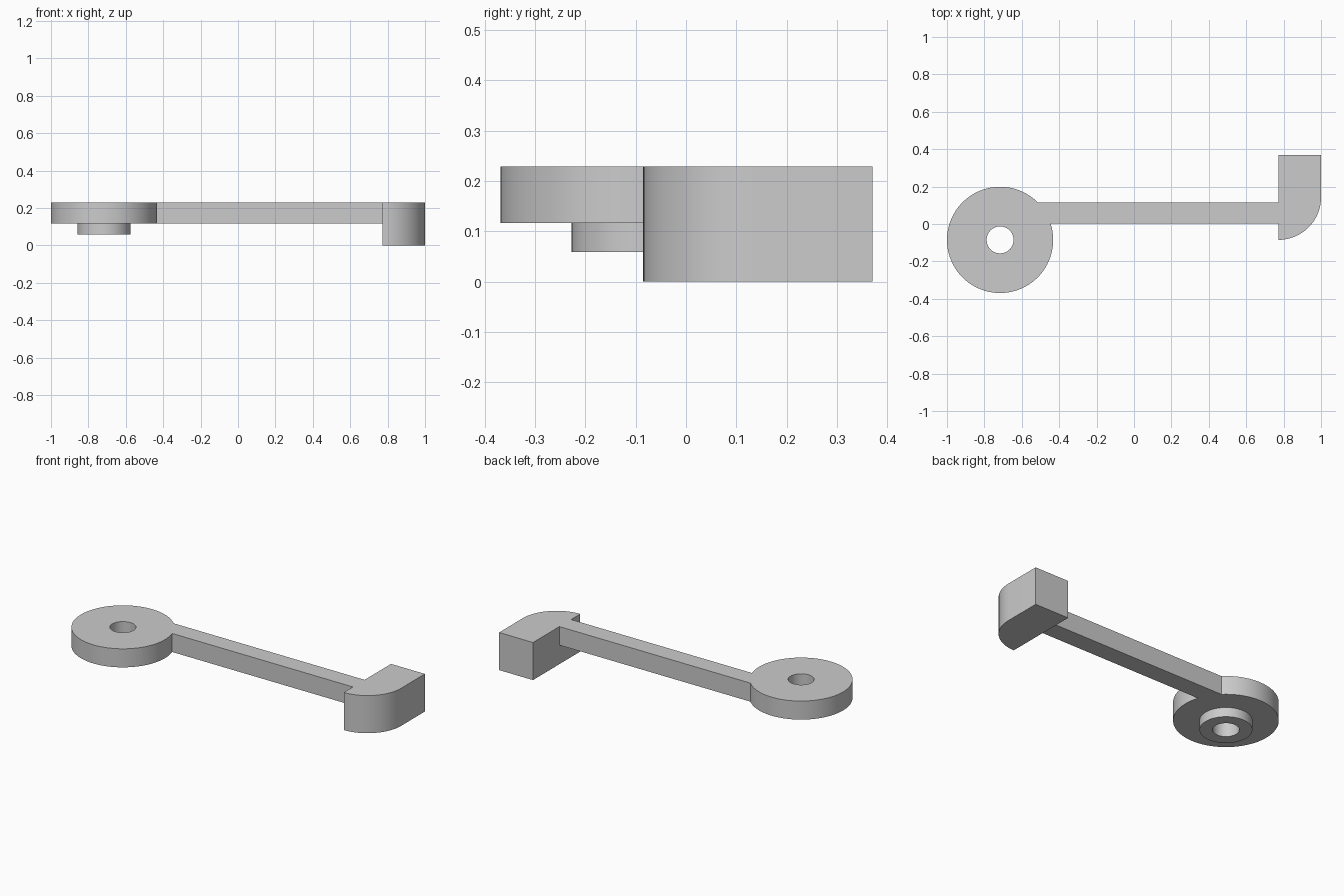
import bpy
import bmesh
from math import asin, cos, sin, pi, tau

if "Cube" in bpy.data.objects:
    bpy.data.objects.remove(bpy.data.objects["Cube"])

grey = bpy.data.materials.new("plain grey")
grey.use_nodes = True
grey.diffuse_color = (0.6, 0.6, 0.6, 1)
grey.node_tree.nodes["Principled BSDF"].inputs["Base Color"].default_value = grey.diffuse_color

TOP = 0.229
PLATE_BOTTOM = 0.116
PIVOT = (-0.716, -0.085)
DISC_R, COLLAR_R, HOLE_R = 0.284, 0.142, 0.072
BAR_FRONT, BAR_BACK = 0.003, 0.116
HOOK_X, HOOK_R = 0.772, 0.228


def arc(center, radius, start, end, steps):
    """Points along an arc, both ends included."""
    angles = [start + (end - start) * i / steps for i in range(steps + 1)]
    return [(center[0] + radius * cos(a), center[1] + radius * sin(a)) for a in angles]


def circle(radius):
    return arc(PIVOT, radius, 0, tau, 64)[:-1]


def prism(name, loops, bottom, top):
    """Fill an outline (with optional holes) and extrude it upward."""
    bm = bmesh.new()
    edges = []
    for loop in loops:
        verts = [bm.verts.new((x, y, bottom)) for x, y in loop]
        edges += [bm.edges.new((v, verts[i - 1])) for i, v in enumerate(verts)]
    bmesh.ops.triangle_fill(bm, edges=edges, use_beauty=True)
    base = bm.faces[:]
    grown = bmesh.ops.extrude_face_region(bm, geom=base, use_keep_orig=True)
    verts = [g for g in grown["geom"] if isinstance(g, bmesh.types.BMVert)]
    bmesh.ops.translate(bm, verts=verts, vec=(0, 0, top - bottom))
    bmesh.ops.recalc_face_normals(bm, faces=bm.faces[:])
    mesh = bpy.data.meshes.new(name)
    bm.to_mesh(mesh)
    bm.free()
    mesh.materials.append(grey)
    obj = bpy.data.objects.new(name, mesh)
    bpy.context.collection.objects.link(obj)
    bpy.ops.object.select_all(action="DESELECT")
    obj.select_set(True)
    bpy.context.view_layer.objects.active = obj
    bpy.ops.object.shade_smooth_by_angle(angle=pi / 6)


# Disc and bar as one plate, with the pivot hole
back_angle = asin((BAR_BACK - PIVOT[1]) / DISC_R)
front_angle = asin((BAR_FRONT - PIVOT[1]) / DISC_R) + tau
plate = arc(PIVOT, DISC_R, back_angle, front_angle, 72)
plate += [(HOOK_X, BAR_FRONT), (HOOK_X, BAR_BACK)]
prism("pivot_arm", [plate, circle(HOLE_R)], PLATE_BOTTOM, TOP)

# Collar under the disc
prism("pivot_collar", [circle(COLLAR_R), circle(HOLE_R)], 0.059, PLATE_BOTTOM)

# Tall end block with a rounded front corner
hook = arc((HOOK_X, 0.143), HOOK_R, -pi / 2, 0, 24)
hook += [(1.0, 0.37), (HOOK_X, 0.37)]
prism("end_hook", [hook], 0, TOP)
